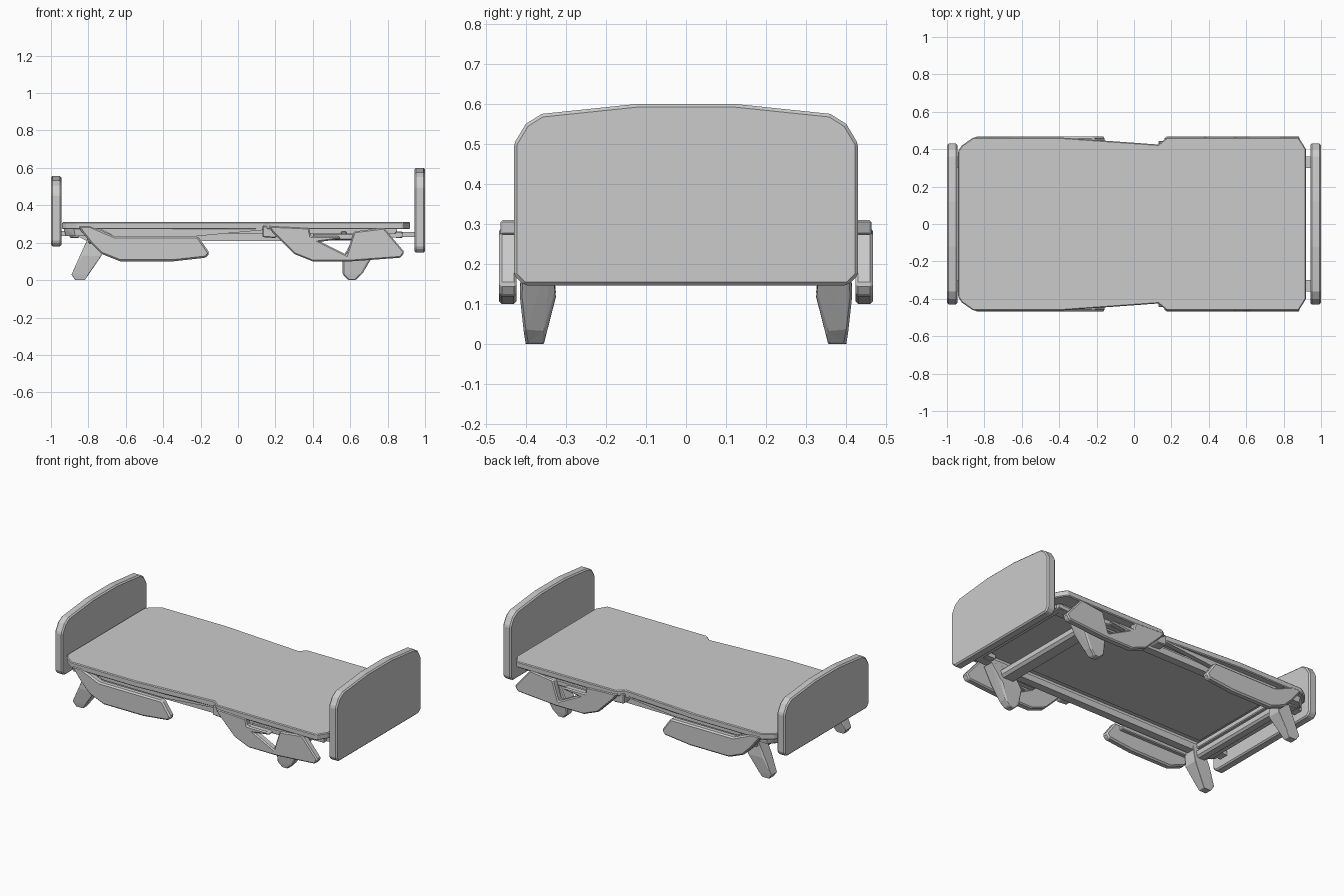
import bpy, bmesh
from mathutils import Vector


def finish(name, bm, bevel=0.0):
    bmesh.ops.recalc_face_normals(bm, faces=bm.faces)
    me = bpy.data.meshes.new(name)
    bm.to_mesh(me)
    bm.free()
    ob = bpy.data.objects.new(name, me)
    bpy.context.collection.objects.link(ob)
    if bevel:
        m = ob.modifiers.new("Bevel", 'BEVEL')
        m.width, m.segments, m.limit_method = bevel, 1, 'ANGLE'
    return ob


def mirror_y(ob):
    m = ob.modifiers.new("Mirror", 'MIRROR')
    m.use_axis = (False, True, False)
    return ob


def prism(name, pts, axis, lo, hi, bevel=0.0):
    """Extrude a 2D outline along an axis from lo to hi."""
    place = {'x': lambda a, b, t: (t, a, b),
             'y': lambda a, b, t: (a, t, b),
             'z': lambda a, b, t: (a, b, t)}[axis]
    bm = bmesh.new()
    f = bm.faces.new([bm.verts.new(place(a, b, lo)) for a, b in pts])
    ext = bmesh.ops.extrude_face_region(bm, geom=[f])
    shift = Vector(place(0, 0, hi - lo))
    bmesh.ops.translate(bm, vec=shift,
                        verts=[v for v in ext["geom"] if isinstance(v, bmesh.types.BMVert)])
    return finish(name, bm, bevel)


def box(name, x0, x1, y0, y1, z0, z1, bevel=0.0):
    return prism(name, [(x0, y0), (x1, y0), (x1, y1), (x0, y1)], 'z', z0, z1, bevel)


def loft(name, sections, bevel=0.0):
    """Tapered strut: hull of rectangles (x0, x1, y0, y1, z)."""
    bm = bmesh.new()
    for x0, x1, y0, y1, z in sections:
        for x in (x0, x1):
            for y in (y0, y1):
                bm.verts.new((x, y, z))
    bmesh.ops.convex_hull(bm, input=bm.verts)
    return finish(name, bm, bevel)


def both_sides(half):
    return half + [(a, -b) for a, b in reversed(half)]


# Arched end boards
def end_board(name, x0, x1, z0, z1):
    half = [(0.12, z1), (0.36, z1 - 0.025), (0.40, z1 - 0.05), (0.43, z1 - 0.10),
            (0.43, z0 + 0.025), (0.405, z0)]
    outline = half + [(-y, z) for y, z in reversed(half)]
    prism(name, outline, 'x', x0, x1, 0.008)


end_board("headboard", 0.943, 1.0, 0.147, 0.60)
end_board("footboard", -1.0, -0.945, 0.18, 0.557)

# One continuous deck, stepped in at the waist
prism("deck", both_sides([(-0.94, 0.39), (-0.92, 0.42), (-0.86, 0.462), (-0.40, 0.463),
                          (0.13, 0.425), (0.175, 0.462), (0.88, 0.463), (0.92, 0.40)]),
      'z', 0.272, 0.31, 0.005)

# Skirts below the deck edge and the end cap at the foot
mirror_y(loft("foot_corner", [(-0.935, -0.80, 0.34, 0.385, 0.285), (-0.88, -0.80, 0.34, 0.43, 0.285),
                              (-0.92, -0.82, 0.34, 0.375, 0.235), (-0.87, -0.82, 0.34, 0.425, 0.235)]))
mirror_y(prism("middle_skirt", [(-0.75, 0.28), (-0.66, 0.235), (-0.22, 0.235), (0.13, 0.267), (0.13, 0.28)],
               'y', 0.395, 0.425))
mirror_y(prism("hinge_block", [(0.13, 0.29), (0.13, 0.23), (0.20, 0.225), (0.23, 0.26), (0.23, 0.29)],
               'y', 0.38, 0.445, 0.005))

# Foot-end guard panels hanging beside the deck
mirror_y(prism("foot_side_guard",
               [(-0.86, 0.29), (-0.79, 0.20), (-0.73, 0.14), (-0.63, 0.10), (-0.35, 0.10),
                (-0.17, 0.12), (-0.152, 0.145), (-0.215, 0.235), (-0.66, 0.235), (-0.79, 0.29)],
               'y', 0.423, 0.467, 0.009))

# Head-end guard panels with an open triangular grip
mirror_y(prism("head_side_guard",
               [(0.19, 0.25), (0.30, 0.14), (0.40, 0.10), (0.60, 0.10), (0.87, 0.12),
                (0.89, 0.15), (0.78, 0.28), (0.62, 0.26), (0.58, 0.135), (0.44, 0.205),
                (0.55, 0.22), (0.54, 0.235), (0.39, 0.235), (0.38, 0.28), (0.16, 0.29)],
               'y', 0.423, 0.467, 0.007))
mirror_y(box("guard_arm", 0.40, 0.66, 0.39, 0.43, 0.215, 0.25, 0.005))
mirror_y(box("guard_bracket", -0.80, -0.25, 0.40, 0.43, 0.195, 0.225, 0.005))

# Under-frame: long rails, cross rails and recessed pan
mirror_y(prism("frame_rail",
               [(-0.86, 0.235), (-0.80, 0.205), (0.60, 0.212), (0.88, 0.23), (0.88, 0.25), (-0.86, 0.25)],
               'y', 0.335, 0.385))
mirror_y(box("rail_spacer", -0.80, 0.85, 0.345, 0.365, 0.245, 0.275))
box("deck_pan", -0.74, 0.55, -0.30, 0.30, 0.255, 0.275)
for i, (x0, x1) in enumerate([(-0.90, -0.85), (-0.78, -0.75), (0.55, 0.58), (0.84, 0.88)]):
    box(f"cross_rail_{i + 1}", x0, x1, -0.385, 0.385, 0.225, 0.26, 0.005)

# Mounting arms for the end boards
mirror_y(box("headboard_mount", 0.78, 0.955, 0.30, 0.36, 0.23, 0.257))
mirror_y(box("footboard_mount", -0.955, -0.86, 0.30, 0.36, 0.235, 0.262))

# Splayed legs and the axles joining them
mirror_y(loft("foot_leg", [(-0.87, -0.82, 0.355, 0.40, 0.0), (-0.89, -0.80, 0.35, 0.405, 0.03),
                           (-0.835, -0.73, 0.325, 0.415, 0.13), (-0.80, -0.72, 0.335, 0.41, 0.23)], 0.006))
mirror_y(loft("head_leg", [(0.59, 0.63, 0.355, 0.40, 0.0), (0.56, 0.66, 0.35, 0.405, 0.03),
                           (0.56, 0.71, 0.325, 0.415, 0.12), (0.62, 0.78, 0.335, 0.41, 0.23)], 0.006))
box("foot_axle", -0.81, -0.745, -0.35, 0.35, 0.16, 0.215, 0.012)
box("head_axle", 0.61, 0.71, -0.35, 0.35, 0.15, 0.21, 0.015)
